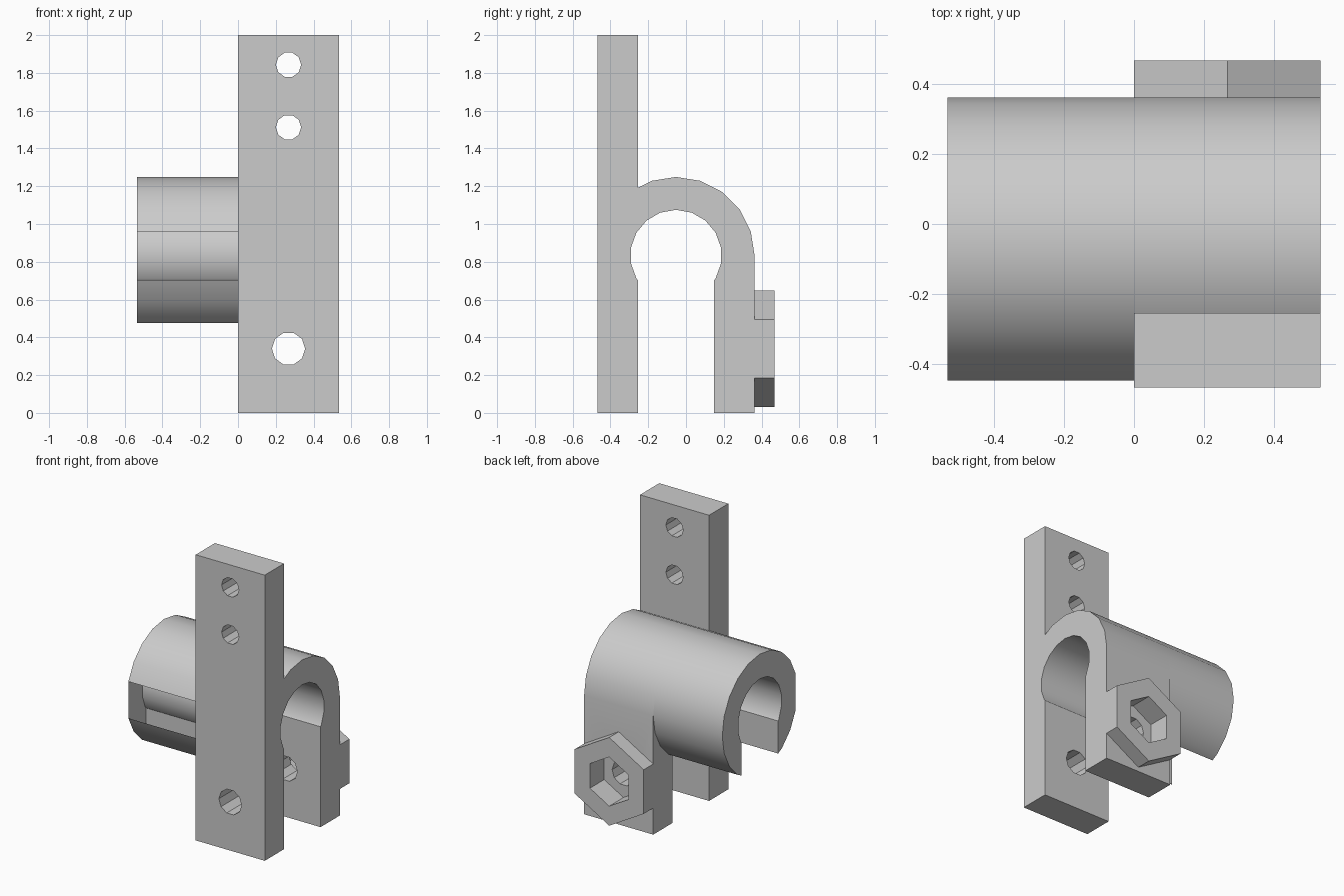
import bpy, bmesh
from math import sin, cos, pi, radians

if "Cube" in bpy.data.objects:
    bpy.data.objects.remove(bpy.data.objects["Cube"], do_unlink=True)

WIDTH = 0.535                    # clamp width along x
CY, CZ = -0.053, 0.833           # bore axis
R_OUT, R_IN = 0.416, 0.242
N_OUT, N_IN = 20, 18
SLOT = 0.202                     # half width of the slot
FRONT, BACK = CY - SLOT, CY + SLOT
Y_END = 0.468
HOLE_X, BOLT_Z = WIDTH / 2, 0.34

steel = bpy.data.materials.new("plain_grey")
steel.use_nodes = True
GREY = (0.6, 0.6, 0.6, 1)
steel.diffuse_color = GREY
steel.node_tree.nodes["Principled BSDF"].inputs["Base Color"].default_value = GREY


def arc(radius, start, end, step):
    """Points (y, z) around the bore axis; angles run from the top towards +y."""
    return [(CY + radius * sin(radians(a)), CZ + radius * cos(radians(a)))
            for a in range(start, end + (1 if step > 0 else -1), step)]


def slot_height(radius, sides):
    """Height above the axis where the slot wall meets the polygonal ring."""
    turn = 2 * pi / sides
    k = 0
    while radius * sin((k + 1) * turn) < SLOT:
        k += 1
    y0, y1 = radius * sin(k * turn), radius * sin((k + 1) * turn)
    z0, z1 = radius * cos(k * turn), radius * cos((k + 1) * turn)
    return z0 + (z1 - z0) * (SLOT - y0) / (y1 - y0)


def finish(name, bm):
    mesh = bpy.data.meshes.new(name)
    bm.to_mesh(mesh)
    bm.free()
    obj = bpy.data.objects.new(name, mesh)
    bpy.context.collection.objects.link(obj)
    mesh.materials.append(steel)
    return obj


def extrude(name, points, direction, drop=None):
    """Extrude a closed outline; drop removes faces chosen by their centre."""
    bm = bmesh.new()
    face = bm.faces.new([bm.verts.new(p) for p in points])
    new = bmesh.ops.extrude_face_region(bm, geom=[face], use_keep_orig=True)["geom"]
    bmesh.ops.translate(bm, vec=direction,
                        verts=[v for v in new if isinstance(v, bmesh.types.BMVert)])
    bmesh.ops.recalc_face_normals(bm, faces=bm.faces)
    if drop:
        gone = [f for f in bm.faces if drop(f.calc_center_median())]
        bmesh.ops.delete(bm, geom=gone, context="FACES")
    return finish(name, bm)


def prism(name, radius, sides, z, y0, y1, turn=0.0):
    """Regular prism lying along y."""
    pts = [(HOLE_X + radius * cos(turn + 2 * pi * i / sides), y0,
            z + radius * sin(turn + 2 * pi * i / sides)) for i in range(sides)]
    return extrude(name, pts, (0, y1 - y0, 0))


def cut(obj, cutter):
    cutter.hide_render = True
    mod = obj.modifiers.new("cut", "BOOLEAN")
    mod.operation, mod.solver, mod.object = "DIFFERENCE", "EXACT", cutter
    select(obj)
    bpy.ops.object.modifier_apply(modifier=mod.name)
    bpy.data.objects.remove(cutter, do_unlink=True)


def select(obj):
    bpy.ops.object.select_all(action="DESELECT")
    obj.select_set(True)
    bpy.context.view_layer.objects.active = obj


rise_out = slot_height(R_OUT, N_OUT)
rise_in = slot_height(R_IN, N_IN)
bore = [(BACK, CZ - rise_in)] + arc(R_IN, 120, -120, -20) + [(FRONT, CZ - rise_in)]

# Mounting plate, arch and rear leg in one outline
outline = [(-Y_END, 0), (-Y_END, 2), (FRONT, 2), (FRONT, CZ + rise_out)]
outline += arc(R_OUT, -18, 90, 18)
outline += [(CY + R_OUT, 0), (BACK, 0)] + bore + [(FRONT, 0)]
clamp = extrude("clamp_body", [(0, y, z) for y, z in outline], (WIDTH, 0, 0))

# Open sleeve beside the clamp, with an open strip along its front
ring = [(FRONT, CZ - rise_out)] + arc(R_OUT, -144, -108, 18)
ring += arc(R_OUT, -72, 144, 18) + [(BACK, CZ - rise_out)] + bore
sleeve = extrude("sleeve", [(-WIDTH, y, z) for y, z in ring], (WIDTH, 0, 0),
                 drop=lambda c: c.y < CY - 0.39 or c.x > -0.001)

# Hexagonal boss on the rear leg
boss = prism("hex_boss", 0.309, 6, BOLT_Z, CY + R_OUT, Y_END, pi / 2)

# Screw holes, bolt hole and hexagonal nut pocket
for z, radius in ((1.843, 0.067), (1.512, 0.067), (BOLT_Z, 0.088)):
    cut(clamp, prism("hole_cutter", radius, 10, z, -0.6, 0.6))
for part in (clamp, boss):
    cut(part, prism("pocket_cutter", 0.172, 6, BOLT_Z, 0.31, 0.6, pi / 2))

for part in (clamp, sleeve, boss):
    select(part)
    bpy.ops.object.shade_smooth_by_angle(angle=radians(30))
